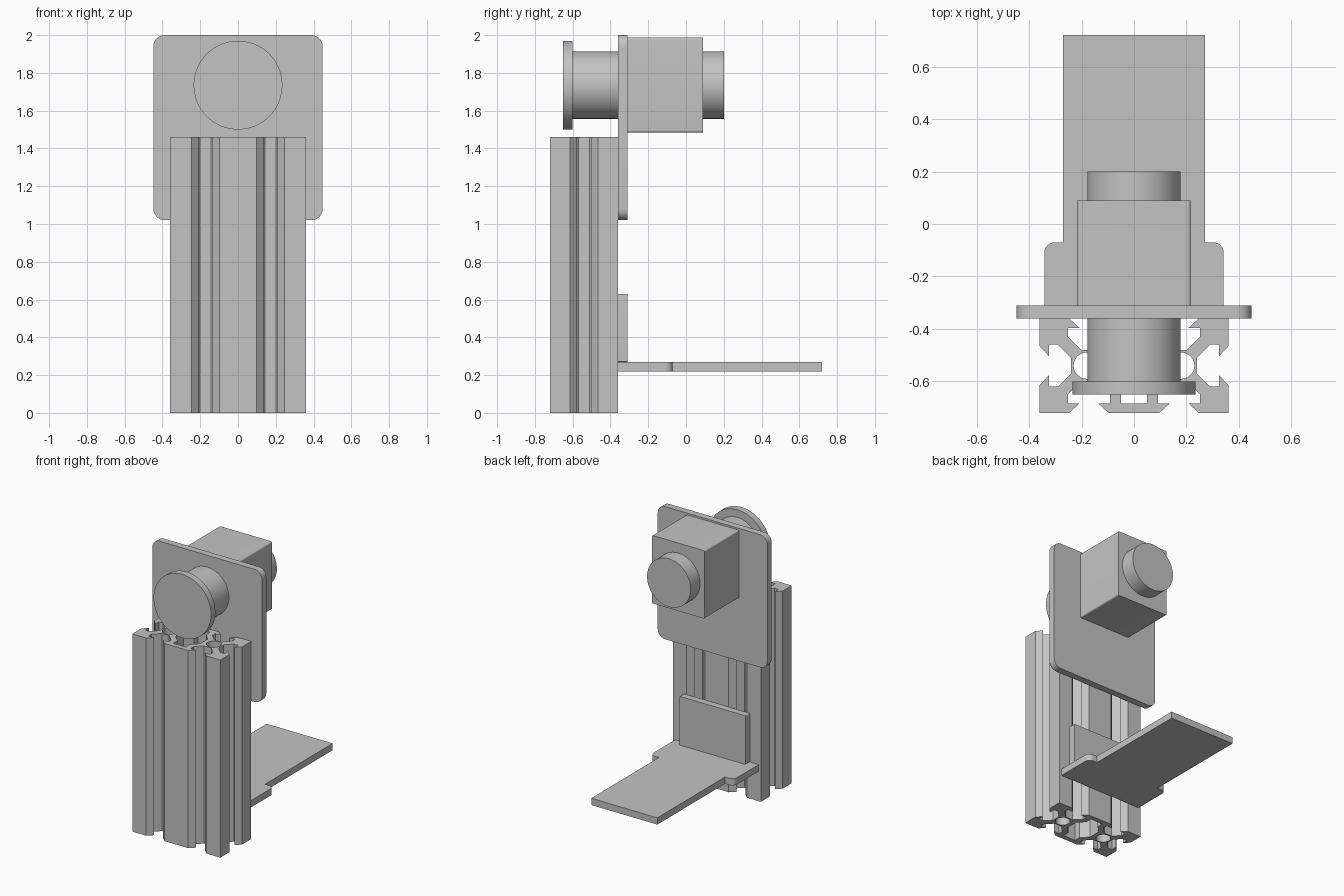
import bpy, bmesh
from math import sin, cos, pi, radians
from mathutils import Matrix

cube = bpy.data.objects.get("Cube")
if cube:
    bpy.data.objects.remove(cube, do_unlink=True)

grey = bpy.data.materials.new("plain_grey")
grey.use_nodes = True
colour = (0.55, 0.55, 0.55, 1)
grey.diffuse_color = colour
grey.node_tree.nodes["Principled BSDF"].inputs["Base Color"].default_value = colour

FLAT = Matrix.Identity(4)                      # profile in x, y
UPRIGHT = Matrix.Rotation(radians(90), 4, "X")  # profile in x, z


def arc(cx, cy, r, start, end, steps=8):
    angles = [radians(start + (end - start) * i / steps) for i in range(steps + 1)]
    return [(cx + r * cos(a), cy + r * sin(a)) for a in angles]


def circle(cx, cy, r, steps=64):
    return arc(cx, cy, r, 0, 360, steps)[:-1]


def rounded(w, z0, z1, r):
    return (arc(w - r, z1 - r, r, 90, 0) + arc(w - r, z0 + r, r, 0, -90)
            + arc(r - w, z0 + r, r, 270, 180) + arc(r - w, z1 - r, r, 180, 90))


def prism(name, loops, lo, hi, turn=FLAT):
    """Extrude closed outlines (inner loops are holes) from lo to hi."""
    curve = bpy.data.curves.new(name, "CURVE")
    curve.dimensions = "2D"
    curve.fill_mode = "BOTH"
    curve.extrude = (hi - lo) / 2
    for loop in loops:
        spline = curve.splines.new("POLY")
        spline.points.add(len(loop) - 1)
        for point, (x, y) in zip(spline.points, loop):
            point.co = (x, y, 0, 1)
        spline.use_cyclic_u = True
    temp = bpy.data.objects.new(name + "_outline", curve)
    bpy.context.collection.objects.link(temp)
    graph = bpy.context.evaluated_depsgraph_get()
    mesh = bpy.data.meshes.new_from_object(temp.evaluated_get(graph))
    bpy.data.objects.remove(temp, do_unlink=True)
    mid = (lo + hi) / 2
    shift = (0, mid, 0) if turn is UPRIGHT else (0, 0, mid)
    mesh.transform(Matrix.Translation(shift) @ turn)
    bm = bmesh.new()
    bm.from_mesh(mesh)
    bmesh.ops.remove_doubles(bm, verts=bm.verts, dist=1e-5)
    bmesh.ops.recalc_face_normals(bm, faces=bm.faces)
    bm.to_mesh(mesh)
    bm.free()
    mesh.materials.clear()
    mesh.materials.append(grey)
    obj = bpy.data.objects.new(name, mesh)
    bpy.context.collection.objects.link(obj)
    bpy.ops.object.select_all(action="DESELECT")
    obj.select_set(True)
    bpy.context.view_layer.objects.active = obj
    bpy.ops.object.shade_smooth_by_angle(angle=radians(30))
    return obj


def four_way(quarter):
    """Mirror a top-to-right quarter outline into a full loop."""
    right = quarter + [(x, -y) for x, y in reversed(quarter)]
    return right + [(-x, y) for x, y in reversed(right)]


# Slotted column: V-slots given as half width and depth
slot = [(0.075, 0), (0.036, 0.036), (0.08, 0.036), (0.08, 0.07), (0.03, 0.12)]
W, D, SX = 0.36, 0.18, 0.172
quarter = [(SX - h, D - d) for h, d in slot]
quarter += [(SX + h, D - d) for h, d in reversed(slot)]
quarter += [(W, D)] + [(W - d, h) for h, d in slot]
cavity = four_way([(0.05, 0.144), (0.05, 0.095), (0.1, 0.045)])
column = prism("slotted_column",
               [four_way(quarter), cavity, circle(D, 0, 0.05), circle(-D, 0, 0.05)],
               0, 1.46)
column.data.transform(Matrix.Translation((0, -0.54, 0)))

# Motor mount plate and motor body
prism("mount_plate", [rounded(0.448, 1.02, 2, 0.06)], -0.36, -0.31, UPRIGHT)
prism("motor_body", [rounded(0.215, 1.485, 1.987, 0.01)], -0.31, 0.09, UPRIGHT)

# Round parts on the motor axis
for name, r, lo, hi in [("spool_flange", 0.235, -0.65, -0.60),
                        ("spool_drum", 0.178, -0.60, -0.36),
                        ("rear_hub", 0.178, 0.09, 0.20)]:
    prism(name, [circle(0, 1.735, r)], lo, hi, UPRIGHT)

# Shelf bracket: stepped tongue and upright back
side = [(0.27, 0.72), (0.27, -0.07)] + arc(0.302, -0.11, 0.04, 90, 0) + [(0.342, -0.36)]
prism("shelf", [side + [(-x, y) for x, y in reversed(side)]], 0.22, 0.27)
prism("shelf_back", [rounded(0.27, 0.27, 0.63, 0.005)], -0.36, -0.31, UPRIGHT)
